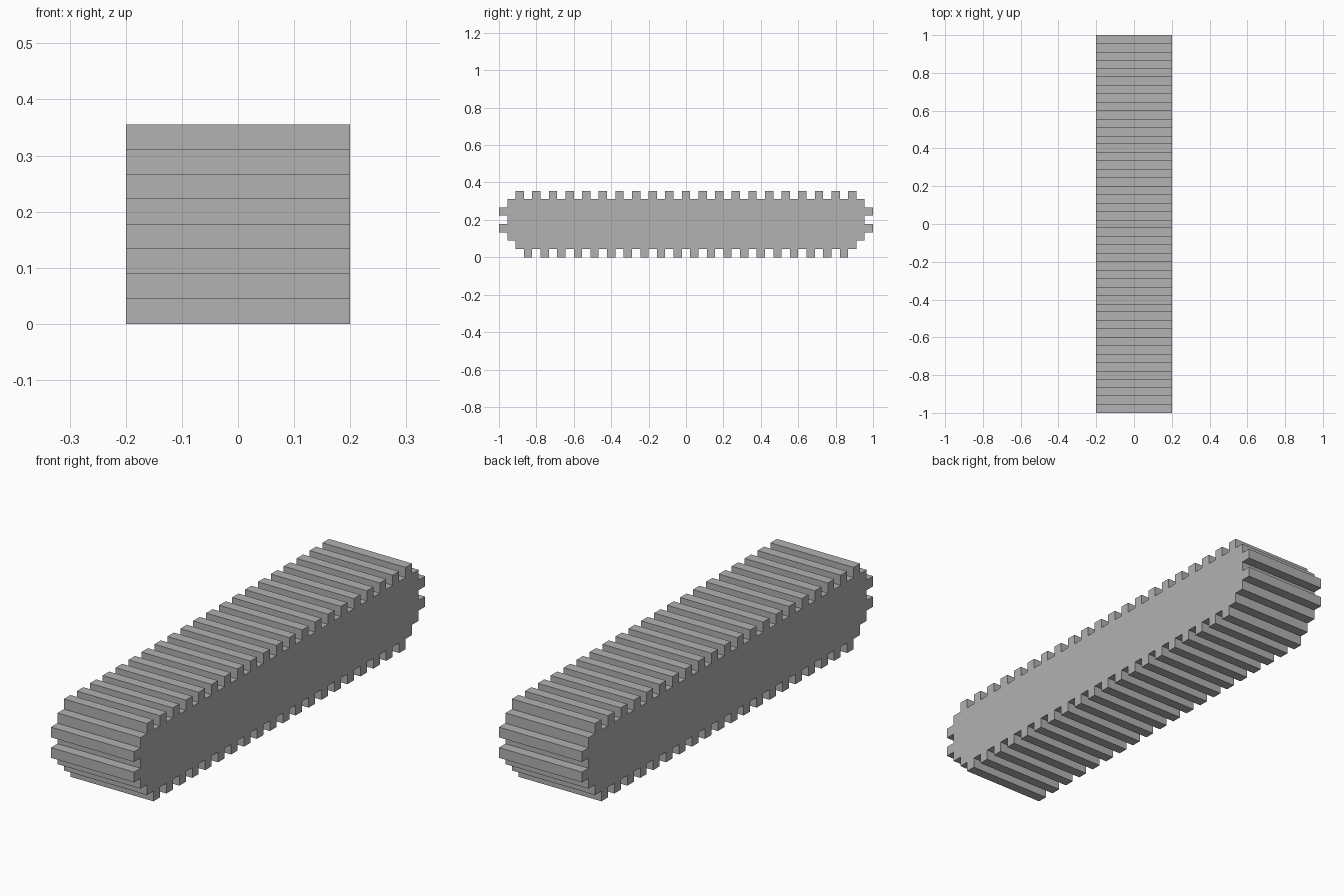
import bpy
import bmesh

cube = bpy.data.objects.get("Cube")
if cube:
    bpy.data.objects.remove(cube, do_unlink=True)

LENGTH = 45           # length in grid cells
U = 2 / LENGTH        # size of one cell
HALF_WIDTH = 4.5 * U

grey = bpy.data.materials.new("track grey")
grey.use_nodes = True
color = (0.445, 0.445, 0.445, 1)
grey.diffuse_color = color
grey.node_tree.nodes["Principled BSDF"].inputs["Base Color"].default_value = color


def teeth(starts, base, tip):
    """Outline of square cleats standing on a straight run."""
    points = []
    for c in starts:
        points += [(c, base), (c, tip), (c + 1, tip), (c + 1, base)]
    return points


# Stepped end with two cleats, from the bottom run to the top run
back_end = [(43, 1), (43, 2), (44, 2), (44, 3), (45, 3), (45, 4), (44, 4),
            (44, 5), (45, 5), (45, 6), (44, 6), (44, 7)]
front_end = [(LENGTH - y, z) for y, z in reversed(back_end)]

# Closed side profile: bottom cleats, back, top cleats, front
bottom_run = teeth(range(3, 42, 2), 1, 0)
top_run = teeth(range(2, 43, 2), 7, 8)[::-1]
profile = bottom_run + back_end + top_run + front_end

# Extrude the profile across the width
bm = bmesh.new()
side = bm.faces.new([bm.verts.new((-HALF_WIDTH, y * U - 1, z * U)) for y, z in profile])
extruded = bmesh.ops.extrude_face_region(bm, geom=[side], use_keep_orig=True)
moved = [v for v in extruded["geom"] if isinstance(v, bmesh.types.BMVert)]
bmesh.ops.translate(bm, verts=moved, vec=(2 * HALF_WIDTH, 0, 0))
bmesh.ops.recalc_face_normals(bm, faces=bm.faces)

mesh = bpy.data.meshes.new("track_belt")
bm.to_mesh(mesh)
bm.free()
mesh.materials.append(grey)
bpy.context.scene.collection.objects.link(bpy.data.objects.new("track_belt", mesh))
